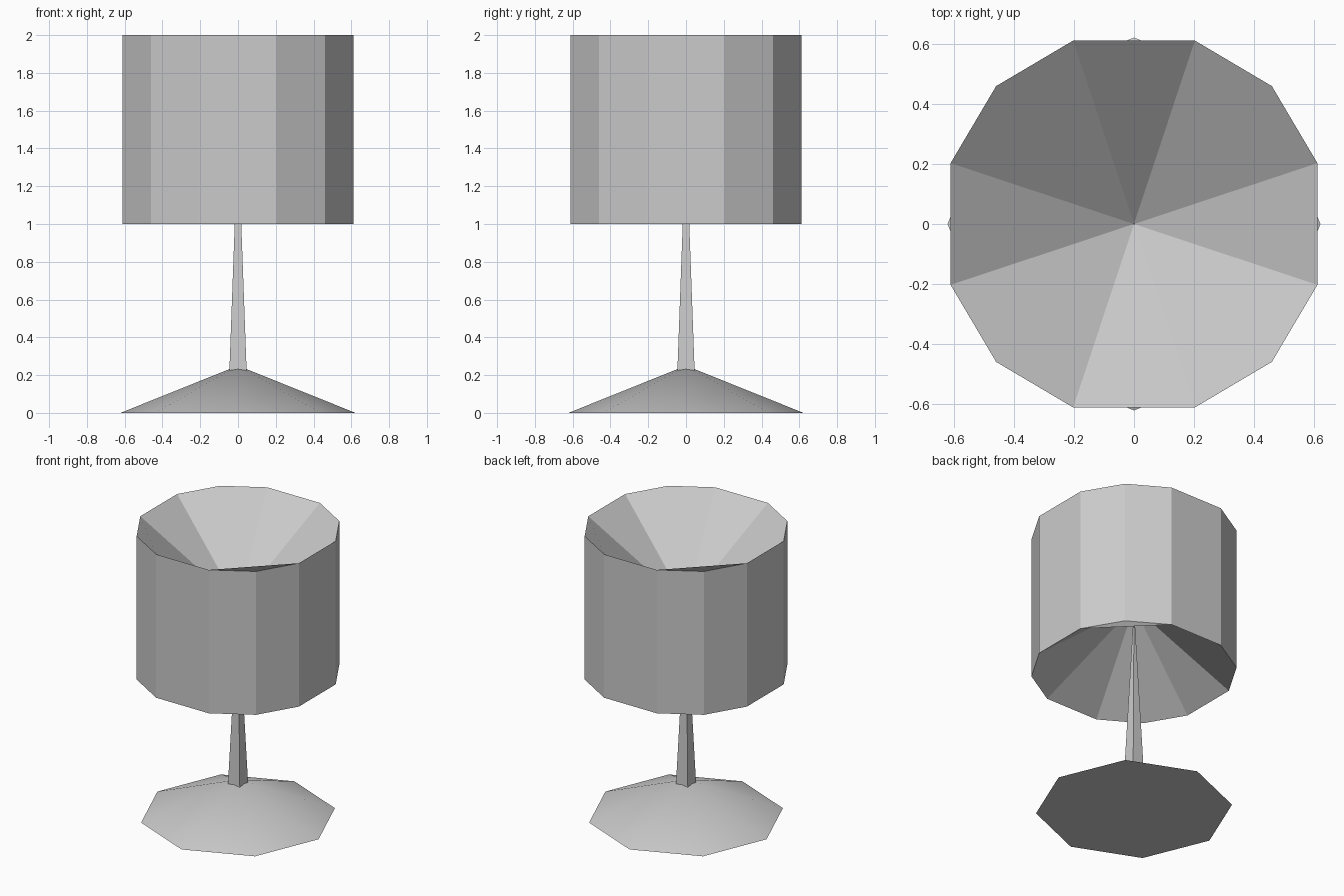
import bpy, bmesh, math

cube = bpy.data.objects.get("Cube")
if cube:
    bpy.data.objects.remove(cube, do_unlink=True)

grey = bpy.data.materials.new("plain_grey")
grey.use_nodes = True
colour = (0.6, 0.6, 0.6, 1)
grey.diffuse_color = colour
grey.node_tree.nodes["Principled BSDF"].inputs["Base Color"].default_value = colour

APEX = 1.475  # height where the two hollows of the shade meet


def finish(obj, name):
    obj.name = name
    obj.data.name = name
    obj.data.materials.append(grey)
    return obj


# Base: low eight-sided cone with a flat underside
bpy.ops.mesh.primitive_cone_add(vertices=8, radius1=0.622, radius2=0, depth=0.25,
                                location=(0, 0, 0.125))
finish(bpy.context.object, "base")
bpy.ops.object.shade_smooth_by_angle(angle=math.radians(30))

# Pole: thin square spike reaching the middle of the shade
bpy.ops.mesh.primitive_cone_add(vertices=4, radius1=0.05 * math.sqrt(2), radius2=0,
                                depth=APEX - 0.1, location=(0, 0, (APEX + 0.1) / 2),
                                rotation=(0, 0, math.pi / 4))
finish(bpy.context.object, "pole")

# Shade: a square with two-step cut corners, dished in to the middle at both ends
outline = []
for k in range(4):
    c, s = round(math.cos(k * math.pi / 2)), round(math.sin(k * math.pi / 2))
    for x, y in ((0.612, 0.203), (0.46, 0.46), (0.203, 0.612)):
        outline.append((x * c - y * s, x * s + y * c))

bm = bmesh.new()
low = [bm.verts.new((x, y, 1)) for x, y in outline]
high = [bm.verts.new((x, y, 2)) for x, y in outline]
n = len(outline)
for i in range(n):
    j = (i + 1) % n
    bm.faces.new((low[i], low[j], high[j], high[i]))

# Each dish has one kite per corner and one triangle per side
for ring, flip in ((high, False), (low, True)):
    centre = bm.verts.new((0, 0, APEX))
    for i in range(0, n, 3):
        kite = [ring[i], ring[i + 1], ring[i + 2], centre]
        side = [ring[i + 2], ring[(i + 3) % n], centre]
        if flip:
            kite = [kite[2], kite[1], kite[0], centre]
            side = [side[1], side[0], centre]
        bm.faces.new(kite)
        bm.faces.new(side)

mesh = bpy.data.meshes.new("shade")
bm.to_mesh(mesh)
bm.free()
shade = bpy.data.objects.new("shade", mesh)
bpy.context.collection.objects.link(shade)
finish(shade, "shade")
